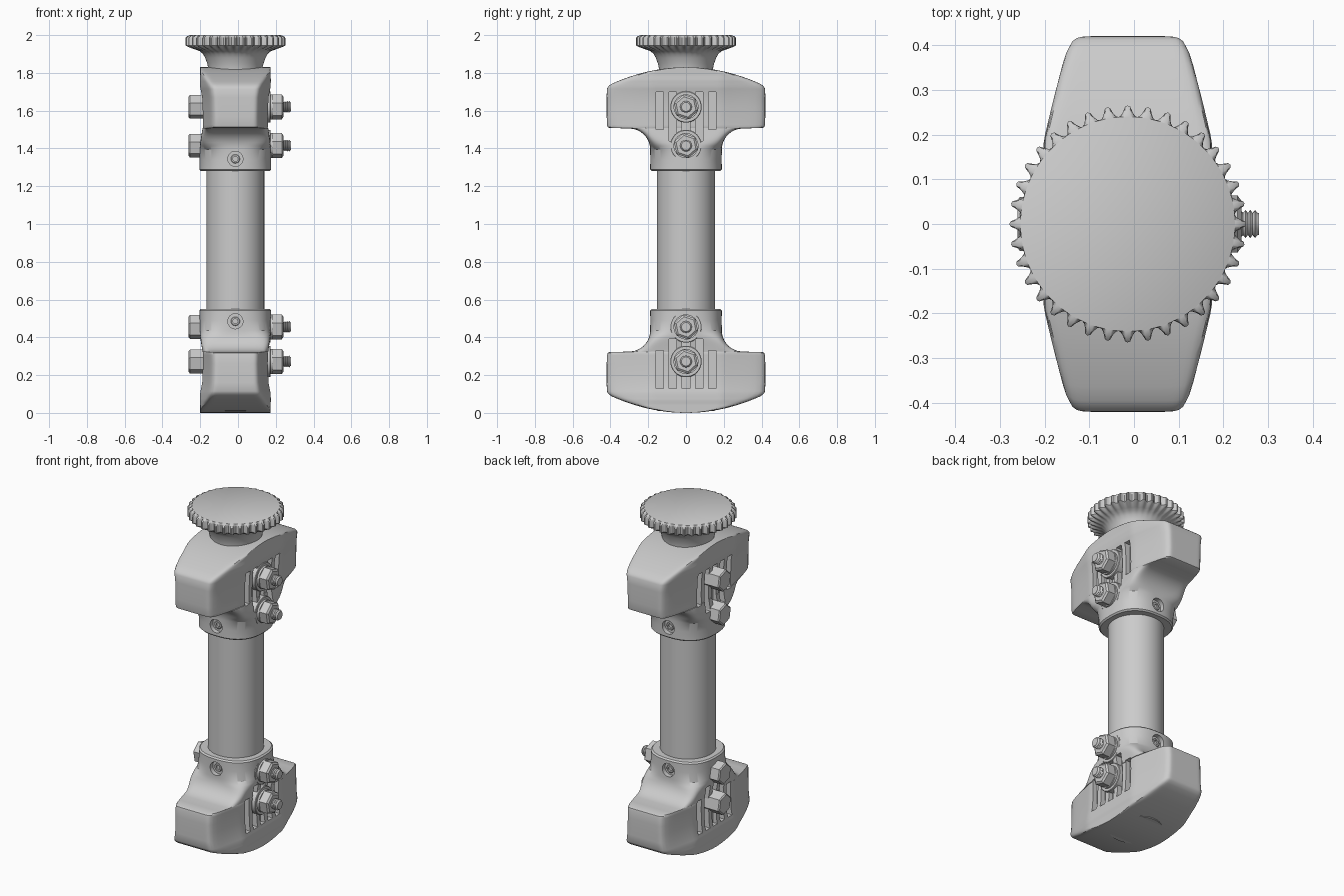
import bpy, bmesh, math
from mathutils import Matrix, Vector

if "Cube" in bpy.data.objects:
    bpy.data.objects.remove(bpy.data.objects["Cube"])

CX = -0.014          # axis of the tube and knob
H = 1.83             # the lower clamp mirrors the upper one about H / 2


def finish(bm, name, angle=30):
    bmesh.ops.recalc_face_normals(bm, faces=bm.faces)
    me = bpy.data.meshes.new(name)
    bm.to_mesh(me)
    bm.free()
    ob = bpy.data.objects.new(name, me)
    bpy.context.collection.objects.link(ob)
    if angle:
        smooth(ob, angle)
    return ob


def smooth(ob, angle):
    bpy.ops.object.select_all(action='DESELECT')
    ob.select_set(True)
    bpy.context.view_layer.objects.active = ob
    bpy.ops.object.shade_smooth_by_angle(angle=math.radians(angle))


def loft(bm, rings):
    loops = [[bm.verts.new(p) for p in r] for r in rings]
    n = len(loops[0])
    for a, b in zip(loops, loops[1:]):
        for i in range(n):
            j = (i + 1) % n
            bm.faces.new((a[i], a[j], b[j], b[i]))
    bm.faces.new(loops[0])
    bm.faces.new(loops[-1])


def lathe(name, profile, segs, matrix, turn=0.0, angle=30):
    bm = bmesh.new()
    loft(bm, [[matrix @ Vector((r * math.cos(turn + math.tau * i / segs),
                                r * math.sin(turn + math.tau * i / segs), z))
               for i in range(segs)] for r, z in profile])
    return finish(bm, name, angle)


def lerp(table, z):
    for (z0, v0), (z1, v1) in zip(table, table[1:]):
        if z <= z1:
            t = max(0, (z - z0) / (z1 - z0))
            t = t * t * (3 - 2 * t)
            return v0 + (v1 - v0) * t
    return table[-1][1]


# half width in x and corner squareness over the clamp height
WIDTH = [(1.28, .19), (1.38, .19), (1.55, .171), (1.65, .174), (1.76, .19), (1.83, .19)]
SQUARE = [(1.38, 2.5), (1.505, 14), (1.52, 16)]


def section(z, length, inset=0.0, n_pts=144):
    n, w = lerp(SQUARE, z), lerp(WIDTH, z) - inset
    pts = []
    for i in range(n_pts):
        a = math.tau * (i + .5) / n_pts
        c, s = math.cos(a), math.sin(a)
        r = (abs(c) ** n + abs(s) ** n) ** (-1 / n)
        y = length * r * s
        x = w * r * c
        x *= min(1, (.235 - .24 * abs(y)) / .19)      # wings taper outwards
        pts.append((CX + x, y, z))
    return pts


def clamp(name, flip):
    fz = (lambda z: H - z) if flip else (lambda z: z)
    # outline: collar, concave fillet, wing end, arched back
    levels = [(1.28, .182, .008), (1.288, .19, 0), (1.34, .19, 0)]
    for k in range(10):
        a = math.radians(k * 9.5)
        levels.append((1.395 + .11 * math.sin(a), .30 - .11 * math.cos(a), 0))
    levels += [(1.507, .35, 0), (1.508, .405, .003), (1.513, .415, .001),
               (1.525, .418, 0), (1.57, .42, 0), (1.62, .42, 0), (1.67, .42, 0),
               (1.715, .419, 0), (1.728, .412, 0)]
    for k in range(13):
        y = .395 * (1 - k / 12.4)
        levels.append((H - .1 * (y / .42) ** 2, y, .004 if y < .3 else .002))
    bm = bmesh.new()
    loft(bm, [[(x, y, fz(z)) for x, y, z in section(*lv)] for lv in levels])
    body = finish(bm, name, 0)

    # cutters: side slots and counterbored screw holes
    bm = bmesh.new()
    for side in (-1, 1):
        for k in range(-2, 3):
            z0, z1 = (1.50 if abs(k) == 2 else 1.44), 1.70
            bmesh.ops.create_cube(bm, size=1, matrix=Matrix.Translation(
                (CX + side * .195, k * .07, fz((z0 + z1) / 2)))
                @ Matrix.Diagonal((.1, .04, z1 - z0, 1)))
        bmesh.ops.create_cone(bm, cap_ends=True, segments=32, radius1=.04, radius2=.04,
                              depth=.1, matrix=Matrix.Translation((CX, side * .213, fz(1.345)))
                              @ Matrix.Rotation(math.pi / 2, 4, 'X'))
    cutter = finish(bm, "cutter", 0)
    cutter.hide_render = True
    mod = body.modifiers.new("cut", 'BOOLEAN')
    mod.operation, mod.solver, mod.object = 'DIFFERENCE', 'EXACT', cutter
    bpy.context.view_layer.objects.active = body
    bpy.ops.object.modifier_apply(modifier="cut")
    bpy.data.objects.remove(cutter)
    smooth(body, 32)

    # small screws inside the holes
    for side, tag in ((-1, "front"), (1, "back")):
        m = Matrix.Translation((CX, 0, fz(1.345))) @ Matrix.Rotation(-side * math.pi / 2, 4, 'X')
        lathe(f"{name}_screw_{tag}", [(.024, .14), (.024, .17), (.021, .173), (.013, .173),
                                      (.013, .16)], 24, m)


clamp("upper_clamp", False)
clamp("lower_clamp", True)

# central tube
lathe("tube", [(.150, .009), (.153, .013), (.153, 1.80)], 64, Matrix.Translation((CX, 0, 0)))

# through bolts with nut, washers and threaded end
thread = [(.03, .1)] + [p for k in range(7) for p in
                        ((.031, .205 + k * .011), (.025, .2105 + k * .011))] + [(.024, .28)]
for i, z in enumerate((.272, .455, 1.415, 1.62)):
    m = Matrix.Translation((0, 0, z)) @ Matrix.Rotation(math.pi / 2, 4, 'Y')
    lathe(f"bolt_head_{i}", [(.064, -.15), (.064, -.255), (.056, -.261)], 6, m, .2)
    lathe(f"washer_{i}", [(.083, .13), (.083, .170), (.080, .173)], 40, m)
    lathe(f"lock_washer_{i}", [(.066, .165), (.066, .185)], 40, m)
    lathe(f"nut_{i}", [(.056, .178), (.067, .184), (.067, .232), (.055, .24)], 6, m, .2)
    lathe(f"bolt_thread_{i}", thread, 24, m)

# toothed knob on a flared neck: (height, root radius, tooth height)
TOOTH = (1, .9, .4, .1, 0, .1, .4, .9)
knob = [(1.75, .14, 0), (1.82, .142, 0), (1.85, .149, 0), (1.88, .160, 0), (1.90, .171, 0),
        (1.915, .186, .002), (1.924, .205, .008), (1.935, .226, .018), (1.945, .24, .025),
        (1.985, .24, .025), (1.993, .24, .018), (2.0, .24, 0)]
bm = bmesh.new()
loft(bm, [[(CX + (r + t * TOOTH[i % 8]) * math.cos(math.tau * i / 288),
            (r + t * TOOTH[i % 8]) * math.sin(math.tau * i / 288), z)
           for i in range(288)] for z, r, t in knob])
finish(bm, "knob", 35)
